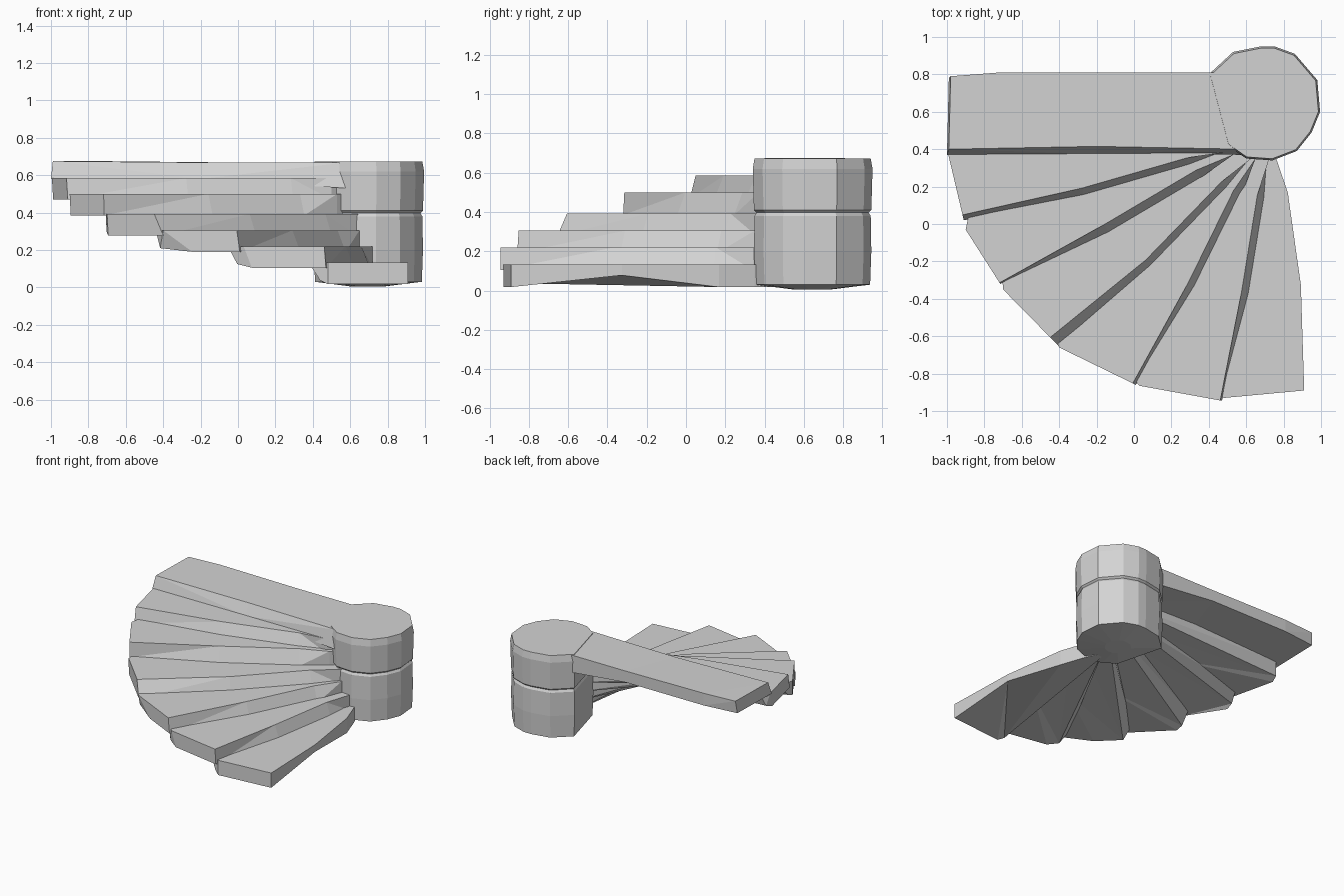
import bpy, bmesh
from mathutils import Vector

cube = bpy.data.objects.get("Cube")
if cube:
    bpy.data.objects.remove(cube, do_unlink=True)

stone = bpy.data.materials.new("grey_stone")
stone.use_nodes = True
stone.diffuse_color = (0.65, 0.65, 0.65, 1)
stone.node_tree.nodes["Principled BSDF"].inputs["Base Color"].default_value = stone.diffuse_color


def loft(name, rings):
    """Solid through rings of 3D points that all have the same count."""
    bm = bmesh.new()
    loops = [[bm.verts.new(p) for p in ring] for ring in rings]
    n = len(loops[0])
    for low, high in zip(loops, loops[1:]):
        for i in range(n):
            j = (i + 1) % n
            bm.faces.new((low[i], low[j], high[j], high[i]))
    bm.faces.new(loops[0][::-1])
    bm.faces.new(loops[-1])
    bmesh.ops.triangulate(bm, faces=bm.faces[:])
    bmesh.ops.recalc_face_normals(bm, faces=bm.faces[:])
    mesh = bpy.data.meshes.new(name)
    bm.to_mesh(mesh)
    bm.free()
    mesh.materials.append(stone)
    obj = bpy.data.objects.new(name, mesh)
    bpy.context.collection.objects.link(obj)
    return obj


# Central pillar: two irregular stone drums with a narrow joint between
centre = Vector((0.69, 0.64))
outline = [(0.40, 0.80), (0.53, 0.92), (0.68, 0.95), (0.75, 0.95), (0.86, 0.91),
           (0.98, 0.77), (0.995, 0.60), (0.95, 0.49), (0.87, 0.39), (0.74, 0.34),
           (0.60, 0.35), (0.50, 0.42)]


def drum(name, levels):
    rings = []
    for z, scale in levels:
        ring = [centre + (Vector(p) - centre) * scale for p in outline]
        rings.append([(p.x, p.y, z) for p in ring])
    return loft(name, rings)


drum("lower_pillar_drum", [(0.005, 0.3), (0.03, 0.96), (0.2, 0.98), (0.38, 0.97), (0.4, 0.93)])
drum("upper_pillar_drum", [(0.395, 0.93), (0.41, 0.98), (0.62, 1.0), (0.672, 0.97)])

# Top landing: thin slab running from the pillar to the outer edge
base = [(-1.0, 0.37), (-0.99, 0.78), (-0.72, 0.81), (-0.05, 0.81), (0.45, 0.81),
        (0.65, 0.6), (0.58, 0.37), (-0.2, 0.375)]
top = [(-0.99, 0.40), (-0.98, 0.79), (-0.72, 0.81), (-0.05, 0.81), (0.45, 0.81),
       (0.65, 0.6), (0.58, 0.40), (-0.2, 0.415)]
loft("top_landing", [[(x, y, 0.53 if x > 0.4 else 0.58) for x, y in base],
                     [(x, y, 0.675 if x < -0.5 else 0.668) for x, y in top]])

# Fan treads: back outer, front outer, front inner, tread height,
# slant of the outer front corner, undercut of the lower back corner
treads = [
    ((-0.995, 0.38), (-0.91, 0.02), (0.50, 0.385), 0.585, 0.04, 0.08),
    ((-0.90, -0.03), (-0.715, -0.32), (0.53, 0.37), 0.50, 0.01, 0.03),
    ((-0.70, -0.35), (-0.40, -0.655), (0.64, 0.36), 0.393, 0.08, 0.02),
    ((-0.40, -0.66), (0.01, -0.86), (0.65, 0.35), 0.305, 0.02, 0.38),
    ((0.03, -0.865), (0.47, -0.945), (0.72, 0.34), 0.22, 0.01, 0.1),
    ((0.48, -0.93), (0.91, -0.89), (0.76, 0.35), 0.133, 0.0, 0.0),
]
hub = Vector((0.68, 0.52))
behind = Vector((-0.99, 0.6))
for index, (back, front, inner, z, slant, undercut) in enumerate(treads):
    back, front, inner = Vector(back), Vector(front), Vector(inner)
    last = index == len(treads) - 1
    low = z - 0.115
    # Back edge continues under the tread above
    tuck = back.lerp(behind, 0.25).lerp(hub, 0.03)
    along = (inner - front).normalized()
    outward = Vector((along.y, -along.x))
    mid, near = front.lerp(inner, 0.45), front.lerp(inner, 0.85)
    if last:
        mid, near = mid + outward * 0.05, near + outward * 0.04
    bulge = 0.0 if last else 0.04
    corner = front.lerp(back, slant * 2)
    upper = [tuck, back, corner, mid - outward * bulge * 0.2,
             near - outward * bulge * 0.6, inner, hub]
    lower = [tuck.lerp(back, 0.6), back.lerp(front, undercut), front,
             mid + outward * bulge, near + outward * bulge * 0.6, inner, hub]
    heights = [low + 0.02, low, low, low + (0.06 if last else 0.0), low, low, low]
    loft("tread_%d" % (index + 1),
         [[(p.x, p.y, h) for p, h in zip(lower, heights)],
          [(p.x, p.y, z) for p in upper]])
    behind = back
